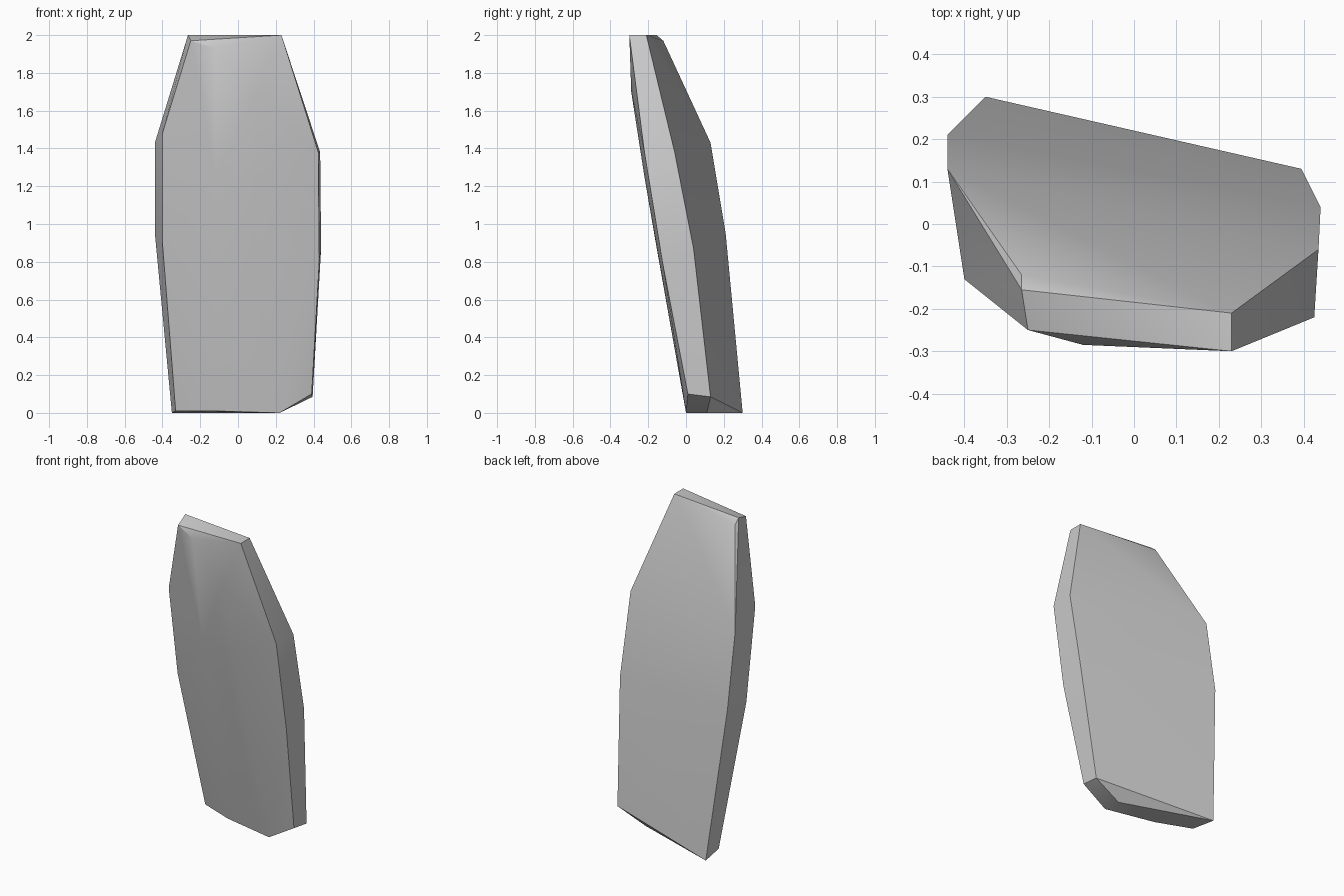
import bpy
import bmesh
import math


def remove_default_cube():
    cube = bpy.data.objects.get("Cube")
    if cube:
        bpy.data.objects.remove(cube, do_unlink=True)


def make_material(name, colour):
    material = bpy.data.materials.new(name)
    material.use_nodes = True
    material.diffuse_color = colour
    shader = next(n for n in material.node_tree.nodes if n.type == "BSDF_PRINCIPLED")
    shader.inputs["Base Color"].default_value = colour
    return material


def hull_object(name, corners, material):
    """Wrap a chipped solid around its corner points."""
    bm = bmesh.new()
    for corner in corners:
        bm.verts.new(corner)
    result = bmesh.ops.convex_hull(bm, input=bm.verts)
    loose = {g for g in result["geom_interior"] + result["geom_unused"]
             if isinstance(g, bmesh.types.BMVert)}
    bmesh.ops.delete(bm, geom=list(loose), context="VERTS")
    bmesh.ops.recalc_face_normals(bm, faces=bm.faces)
    mesh = bpy.data.meshes.new(name)
    bm.to_mesh(mesh)
    bm.free()
    mesh.materials.append(material)
    obj = bpy.data.objects.new(name, mesh)
    bpy.context.collection.objects.link(obj)
    return obj


# Foot: sloping underside with one chipped corner
foot = [(-.35, .3, 0), (-.33, .14, .01), (-.11, .055, .01), (.22, 0, 0),
        (.21, .11, 0), (.39, .01, .1), (.395, .13, .085)]

# Front: gently bulging face and its side corners
front = [(-.4, -.04, .9), (-.4, -.13, 1.48), (.43, -.125, .8), (.425, -.22, 1.38),
         (.08, -.16, .9), (-.12, -.19, 1.25), (.1, -.22, 1.25),
         (.1, -.29, 1.7), (-.12, -.285, 1.93)]

# Back: face bent at the shoulders
back = [(-.44, .21, .95), (-.44, .13, 1.43), (.44, .04, .87), (.435, -.06, 1.38)]

# Crown: narrow slanted top with a small bevel
crown = [(-.25, -.25, 1.97), (.23, -.3, 2), (.23, -.21, 2),
         (-.265, -.155, 2), (-.265, -.12, 1.97)]

remove_default_cube()
stone = make_material("stone grey", (.6, .6, .6, 1))
slab = hull_object("leaning_stone_slab", foot + front + back + crown, stone)

# Soft shading across the broad faces, crisp chipped edges
bpy.ops.object.select_all(action="DESELECT")
slab.select_set(True)
bpy.context.view_layer.objects.active = slab
bpy.ops.object.shade_smooth_by_angle(angle=math.radians(30))
